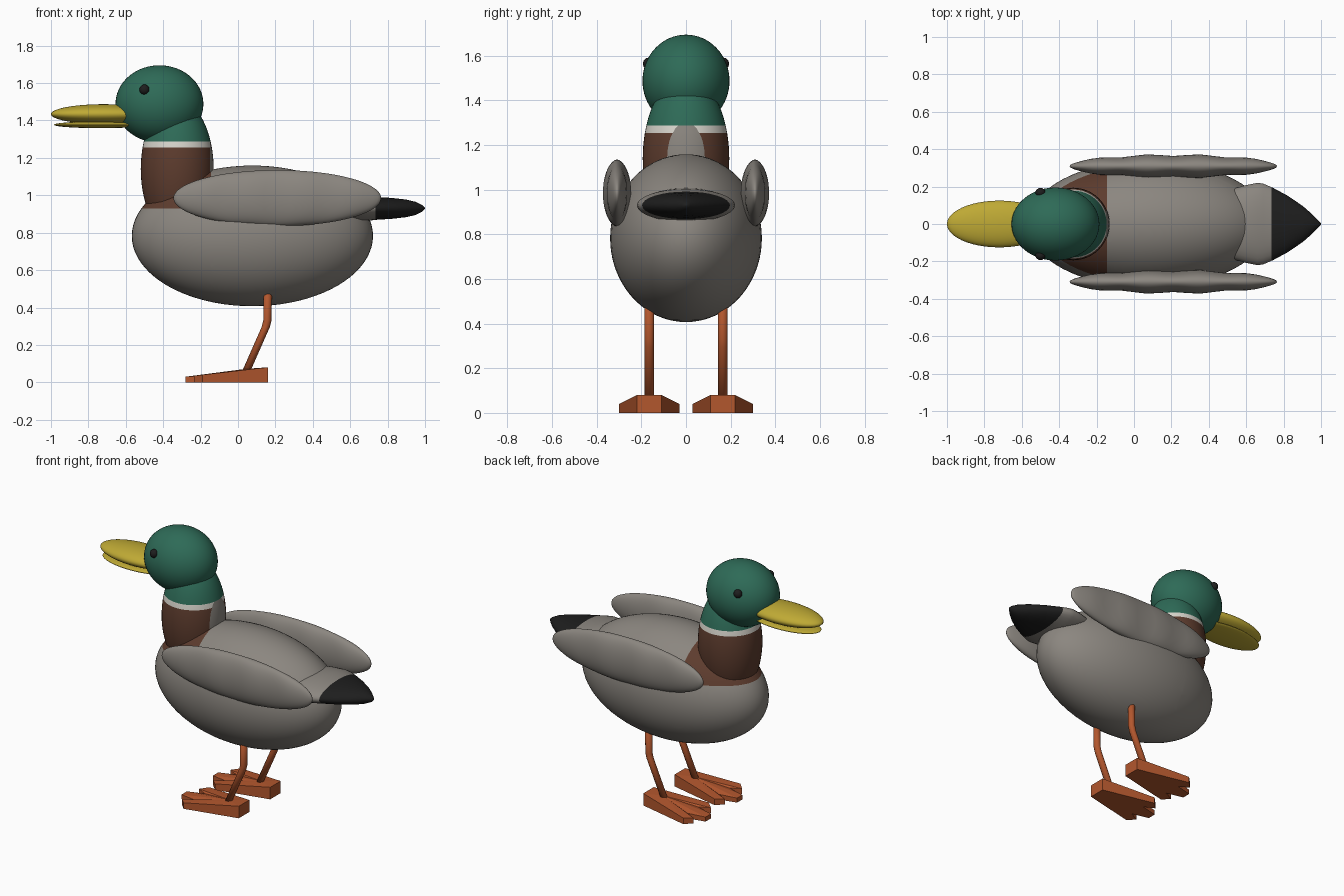
import bpy, bmesh, math
from mathutils import Vector, Matrix

if "Cube" in bpy.data.objects:
    bpy.data.objects.remove(bpy.data.objects["Cube"])


def mat(name, r, g, b):
    m = bpy.data.materials.new(name)
    m.diffuse_color = (r, g, b, 1)
    m.use_nodes = True
    m.node_tree.nodes["Principled BSDF"].inputs["Base Color"].default_value = m.diffuse_color
    return m


GREY = mat("grey feathers", .26, .24, .215)
GREEN = mat("green feathers", .027, .145, .095)
BROWN = mat("brown feathers", .11, .045, .027)
WHITE = mat("white collar", .68, .66, .6)
YELLOW = mat("yellow bill", .52, .4, .035)
ORANGE = mat("orange legs", .45, .095, .027)
BLACK = mat("black", .013, .013, .013)


def finish(name, bm, mats, rule=None, cuts=(), smooth=True):
    """Slice along colour borders, colour faces by rule, create the object."""
    for co, no in cuts:
        bmesh.ops.bisect_plane(bm, geom=bm.verts[:] + bm.edges[:] + bm.faces[:],
                               plane_co=co, plane_no=no)
    bmesh.ops.recalc_face_normals(bm, faces=bm.faces)
    for f in bm.faces:
        f.smooth = smooth
        if rule:
            f.material_index = rule(f.calc_center_median())
    me = bpy.data.meshes.new(name)
    bm.to_mesh(me)
    bm.free()
    for m in mats:
        me.materials.append(m)
    ob = bpy.data.objects.new(name, me)
    bpy.context.collection.objects.link(ob)
    return ob


def ball(center, radii, seg=48, rings=32):
    bm = bmesh.new()
    bmesh.ops.create_uvsphere(bm, u_segments=seg, v_segments=rings, radius=1)
    bmesh.ops.transform(bm, verts=bm.verts,
                        matrix=Matrix.Translation(center) @ Matrix.Diagonal((*radii, 1)))
    return bm


def loft(rings):
    """Skin a list of equal-length point rings and cap both ends."""
    bm = bmesh.new()
    vs = [[bm.verts.new(p) for p in r] for r in rings]
    n = len(vs[0])
    for a, b in zip(vs, vs[1:]):
        for i in range(n):
            j = (i + 1) % n
            bm.faces.new((a[i], a[j], b[j], b[i]))
    bm.faces.new(vs[0])
    bm.faces.new(vs[-1])
    return bm


X, Z = (1, 0, 0), (0, 0, 1)

# body with brown breast
finish("body", ball((.077, 0, .783), (.645, .34, .376), 64, 40), [GREY, BROWN],
       lambda c: int(c.z > .93 and c.x < -.145),
       [((-.145, 0, 0), X), ((0, 0, .93), Z)])


# neck: brown base, white collar, green top, grey strip behind
def neck_rule(c):
    if c.z > 1.287:
        return 3
    if c.x > -.15 or c.z < .93:
        return 0
    return 2 if c.z > 1.255 else 1


finish("neck", ball((-.325, 0, 1.14), (.195, .194, .37)), [GREY, BROWN, WHITE, GREEN],
       neck_rule, [((0, 0, h), Z) for h in (.93, 1.255, 1.287)] + [((-.15, 0, 0), X)])

# head and bill
finish("head", ball((-.42, 0, 1.488), (.235, .195, .207)), [GREEN])
finish("upper_bill", ball((-.72, 0, 1.434), (.28, .125, .053)), [YELLOW])
finish("lower_bill", ball((-.735, 0, 1.377), (.25, .112, .018)), [YELLOW])

# tail with black tip
sections = [(.4, .12, .06), (.5, .18, .073), (.6, .208, .077), (.66, .22, .073),
            (.69, .216, .067), (.74, .195, .061), (.82, .152, .056), (.9, .098, .047),
            (.95, .055, .035), (.985, .02, .018), (1, .003, .003)]
finish("tail", loft([[(x, w * math.cos(a), .93 + h * math.sin(a))
                      for a in (math.tau * i / 32 for i in range(32))]
                     for x, w, h in sections]),
       [GREY, BLACK], lambda c: int(c.x > .735), [((.735, 0, 0), X)])

for side, s in (("right", -1), ("left", 1)):
    # eye
    finish(side + "_eye", ball((-.5, s * .168, 1.565), (.027, .025, .027), 16, 12), [BLACK])

    # wing with gentle waves in its thickness
    bm = ball((0, 0, 0), (1, 1, 1), 48, 48)
    for v in bm.verts:
        t = v.co.x
        thick = .06 * (1 - .09 * math.cos(4 * math.pi * t))
        v.co = (.21 + .555 * t, s * (.309 + thick * v.co.y), .985 + .15 * v.co.z)
    finish(side + "_wing", bm, [GREY])

    # bent leg
    y = s * .165
    rings = [[(x + .022 * math.cos(a), y + .022 * math.sin(a), z)
              for a in (math.tau * i / 12 for i in range(12))]
             for x, z in ((.16, .56), (.157, .33), (.148, .295), (.04, .05))]
    finish(side + "_leg", loft(rings), [ORANGE])

    # webbed foot: three-toed wedge with a raised ankle
    half = [(.16, .055, 0), (-.19, .135, 0), (-.235, .09, 0), (-.165, .055, .008), (-.28, .028, 0)]
    outline = half + [(x, -w, d) for x, w, d in reversed(half)]
    bm = bmesh.new()
    low = [bm.verts.new((x, y + w, 0)) for x, w, d in outline]
    top = [bm.verts.new((x, y + w, .03 + (x + .28) * .114 - d)) for x, w, d in outline]
    ankle = bm.verts.new((.05, y, .073))
    bm.faces.new(low)
    for i in range(len(low)):
        j = (i + 1) % len(low)
        bm.faces.new((low[i], low[j], top[j], top[i]))
        bm.faces.new((top[i], top[j], ankle))
    finish(side + "_foot", bm, [ORANGE], smooth=False)
